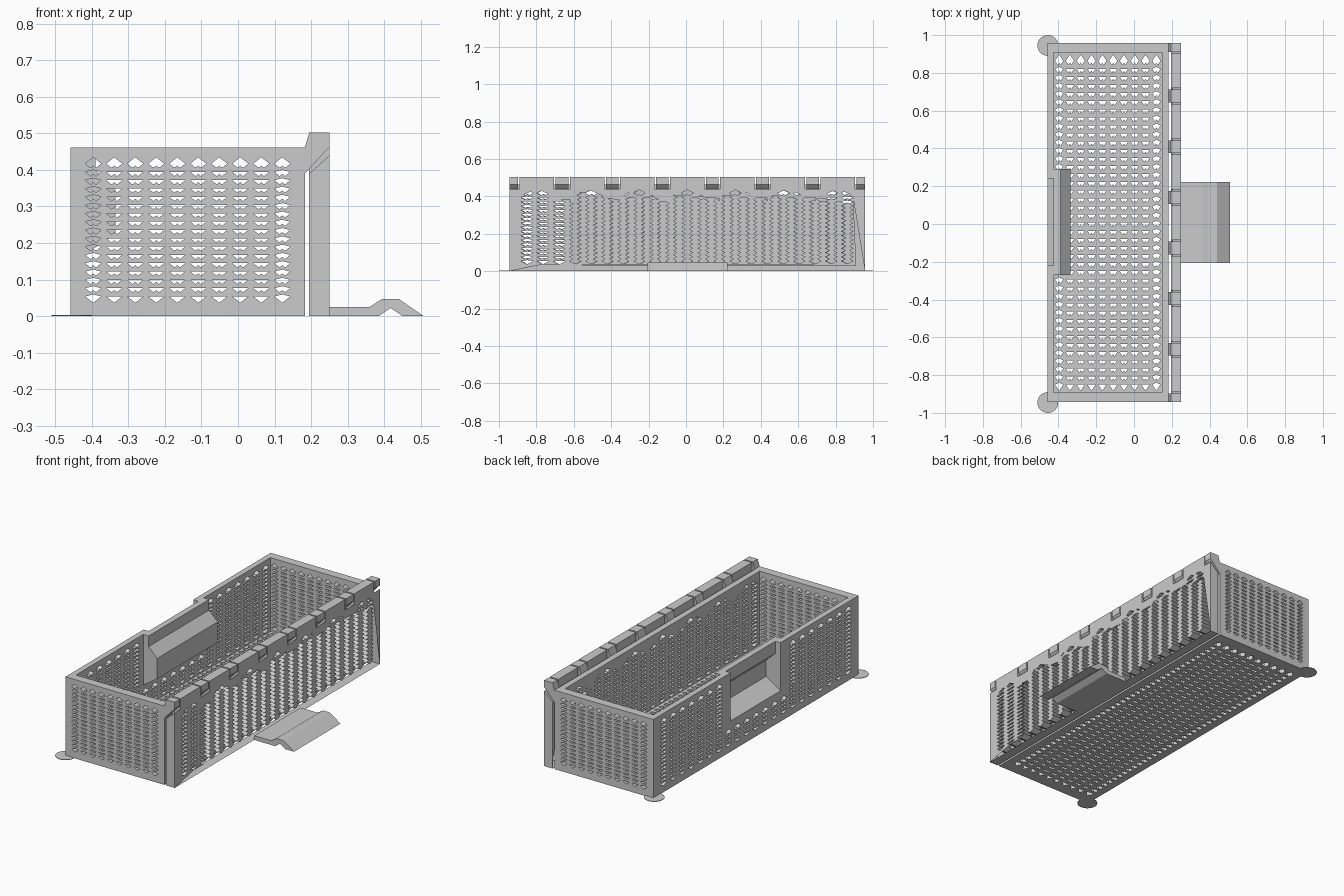
import bpy, bmesh, math
from mathutils import Matrix

if "Cube" in bpy.data.objects:
    bpy.data.objects.remove(bpy.data.objects["Cube"])

Y0, Y1, YC = -0.943, 0.957, 0.007        # basket length range and middle
HOOKS = [YC + 0.268 * (k - 3.5) for k in range(8)]

grey = bpy.data.materials.new("light_grey")
grey.diffuse_color = (0.6, 0.6, 0.6, 1)
grey.use_nodes = True
grey.node_tree.nodes["Principled BSDF"].inputs["Base Color"].default_value = grey.diffuse_color


def finish(name, bm):
    bmesh.ops.recalc_face_normals(bm, faces=bm.faces)
    me = bpy.data.meshes.new(name)
    bm.to_mesh(me)
    bm.free()
    me.materials.append(grey)
    ob = bpy.data.objects.new(name, me)
    bpy.context.collection.objects.link(ob)
    return ob


def prism(name, profile, y0, y1):
    """Extrude an (x, z) profile along y."""
    bm = bmesh.new()
    face = bm.faces.new([bm.verts.new((x, y0, z)) for x, z in profile])
    ext = bmesh.ops.extrude_face_region(bm, geom=[face])["geom"]
    bmesh.ops.translate(bm, vec=(0, y1 - y0, 0),
                        verts=[v for v in ext if isinstance(v, bmesh.types.BMVert)])
    return finish(name, bm)


def clip(poly, a, b, c):
    """Keep the part of a convex polygon where a*u + b*v <= c."""
    out = []
    for p, q in zip(poly, poly[1:] + poly[:1]):
        dp, dq = a * p[0] + b * p[1] - c, a * q[0] + b * q[1] - c
        if dp <= 0:
            out.append(p)
        if dp * dq < 0:
            t = dp / (dp - dq)
            out.append((p[0] + t * (q[0] - p[0]), p[1] + t * (q[1] - p[1])))
    return out


def area(poly):
    return abs(sum(p[0] * q[1] - q[0] * p[1]
                   for p, q in zip(poly, poly[1:] + poly[:1]))) / 2


def diamonds(u0, u1, v0, v1, cols, rows, size=0.76, zigzag=False, block=None):
    """Staggered diamond holes, clipped to a window."""
    du, dv = (u1 - u0) / cols, (v1 - v0) / rows
    holes = []
    for j in range(1, 2 * rows):
        for i in range(j % 2 == 0 and 0 or 1, 2 * cols + 1, 2):
            u, v = u0 + i * du / 2, v0 + j * dv / 2
            a, b = du / 2 * size, dv / 2 * size
            poly = [(u - a, v), (u, v - b), (u + a, v), (u, v + b)]
            poly = clip(clip(poly, 1, 0, u1), -1, 0, -u0)
            if zigzag:                       # solid gussets below the hooks
                k = min(6, max(0, int((u - HOOKS[0]) / 0.268)))
                mid, s = (HOOKS[k] + HOOKS[k + 1]) / 2, 0.06 / 0.134
                poly = clip(poly, s, 1, 0.44 + s * mid)
                poly = clip(poly, -s, 1, 0.44 - s * mid)
            if len(poly) < 3 or area(poly) < 0.00012:
                continue
            if block and any(block[0] < p[0] < block[1] and p[1] > block[2] for p in poly):
                continue
            holes.append(poly)
    return holes


def sheet(name, outline, holes, axes, low, high):
    """Filled plate with holes; axes are the world directions of u, v and normal."""
    cu = bpy.data.curves.new(name + "_outline", "CURVE")
    cu.dimensions, cu.fill_mode = "2D", "BOTH"
    cu.extrude = (high - low) / 2
    for poly in [outline] + holes:
        sp = cu.splines.new("POLY")
        sp.points.add(len(poly) - 1)
        for pt, (u, v) in zip(sp.points, poly):
            pt.co = (u, v, 0, 1)
        sp.use_cyclic_u = True
    tmp = bpy.data.objects.new(name + "_tmp", cu)
    bpy.context.collection.objects.link(tmp)
    dg = bpy.context.evaluated_depsgraph_get()
    me = bpy.data.meshes.new_from_object(tmp.evaluated_get(dg))
    bm = bmesh.new()
    bm.from_mesh(me)
    bpy.data.objects.remove(tmp)
    bpy.data.meshes.remove(me)
    bmesh.ops.remove_doubles(bm, verts=bm.verts, dist=1e-5)
    m = Matrix(axes).transposed()
    shift = m @ Matrix.Diagonal((0, 0, 1)).col[2] * ((low + high) / 2)
    for v in bm.verts:
        v.co = m @ v.co + shift
    for f in bm.faces:
        f.material_index = 0
        f.smooth = False
    return finish(name, bm)


def rect(u0, u1, v0, v1):
    return [(u0, v0), (u1, v0), (u1, v1), (u0, v1)]


X, Y, Z = (1, 0, 0), (0, 1, 0), (0, 0, 1)
SIDE, END, FLOOR = (Y, Z, X), (X, Z, Y), (X, Y, Z)

# floor
sheet("floor", rect(-0.458, 0.183, Y0, Y1),
      diamonds(-0.425, 0.147, Y0 + 0.05, Y1 - 0.05, 10, 21), FLOOR, 0, 0.03)

# end walls
for name, lo in (("front_end_wall", Y0), ("back_end_wall", Y1 - 0.05)):
    sheet(name, rect(-0.458, 0.183, 0.03, 0.462),
          diamonds(-0.425, 0.15, 0.031, 0.44, 10, 9), END, lo, lo + 0.05)

# long wall beside the door panel
W0, W1 = Y0 + 0.05, Y1 - 0.05
sheet("inner_long_wall", rect(W0, W1, 0.03, 0.462),
      diamonds(W0 + 0.004, W1 - 0.004, 0.031, 0.44, 21, 9, zigzag=True),
      SIDE, 0.148, 0.183)

# long wall with the notch for the pocket
P0, P1, T = -0.27, 0.29, 0.05
notched = [(W0, 0.03), (W1, 0.03), (W1, 0.462), (P1 - T, 0.462), (P1 - T, 0.165),
           (P0 + T, 0.165), (P0 + T, 0.462), (W0, 0.462)]
sheet("pocket_long_wall", notched,
      diamonds(W0 + 0.004, W1 - 0.004, 0.031, 0.44, 21, 9, block=(P0, P1, 0.16)),
      SIDE, -0.458, -0.425)

# pocket bulging into the basket: two end caps and a shell between them
bulge = [(-0.425, 0.462), (-0.39, 0.462), (-0.39, 0.40), (-0.335, 0.345),
         (-0.335, 0.225), (-0.425, 0.165)]
cavity = [(-0.458, 0.165), (-0.458, 0.18), (-0.365, 0.24), (-0.365, 0.335),
          (-0.425, 0.39)]
prism("pocket_cap_a", bulge, P0, P0 + T)
prism("pocket_cap_b", bulge, P1 - T, P1)
prism("pocket_shell", bulge + cavity, P0 + T, P1 - T)

# door panel with notches along its top edge
top = []
for c in reversed(HOOKS):
    hi, lo = min(c + 0.042, Y1), max(c - 0.042, Y0)
    if hi < Y1:
        top.append((hi, 0.502))
    top += [(hi, 0.39), (lo, 0.39)]
    if lo > Y0:
        top.append((lo, 0.502))
    prism("notch_ramp", [(0.195, 0.39), (0.25, 0.39), (0.25, 0.44)], lo, hi)
sheet("door_panel", [(Y0, 0), (Y1, 0)] + top,
      diamonds(W0, W1, 0.031, 0.44, 21, 9, zigzag=True), SIDE, 0.195, 0.25)

# hooks joining the basket rim to the panel
for c in HOOKS:
    prism("hook", [(0.183, 0.39), (0.183, 0.462), (0.195, 0.502), (0.25, 0.502),
                   (0.25, 0.462), (0.195, 0.403)],
          max(c - 0.034, Y0), min(c + 0.034, Y1))

# pull tab at the foot of the panel
prism("pull_tab", [(0.25, 0), (0.25, 0.025), (0.36, 0.025), (0.395, 0.047),
                   (0.44, 0.047), (0.508, 0), (0.45, 0), (0.418, 0.022), (0.385, 0)],
      -0.207, 0.223)

# thin round corner feet
for y in (-0.945, 0.945):
    bm = bmesh.new()
    bmesh.ops.create_cone(bm, cap_ends=True, segments=48, radius1=0.055, radius2=0.055,
                          depth=0.003, matrix=Matrix.Translation((-0.456, y, 0.0015)))
    finish("corner_foot", bm)
